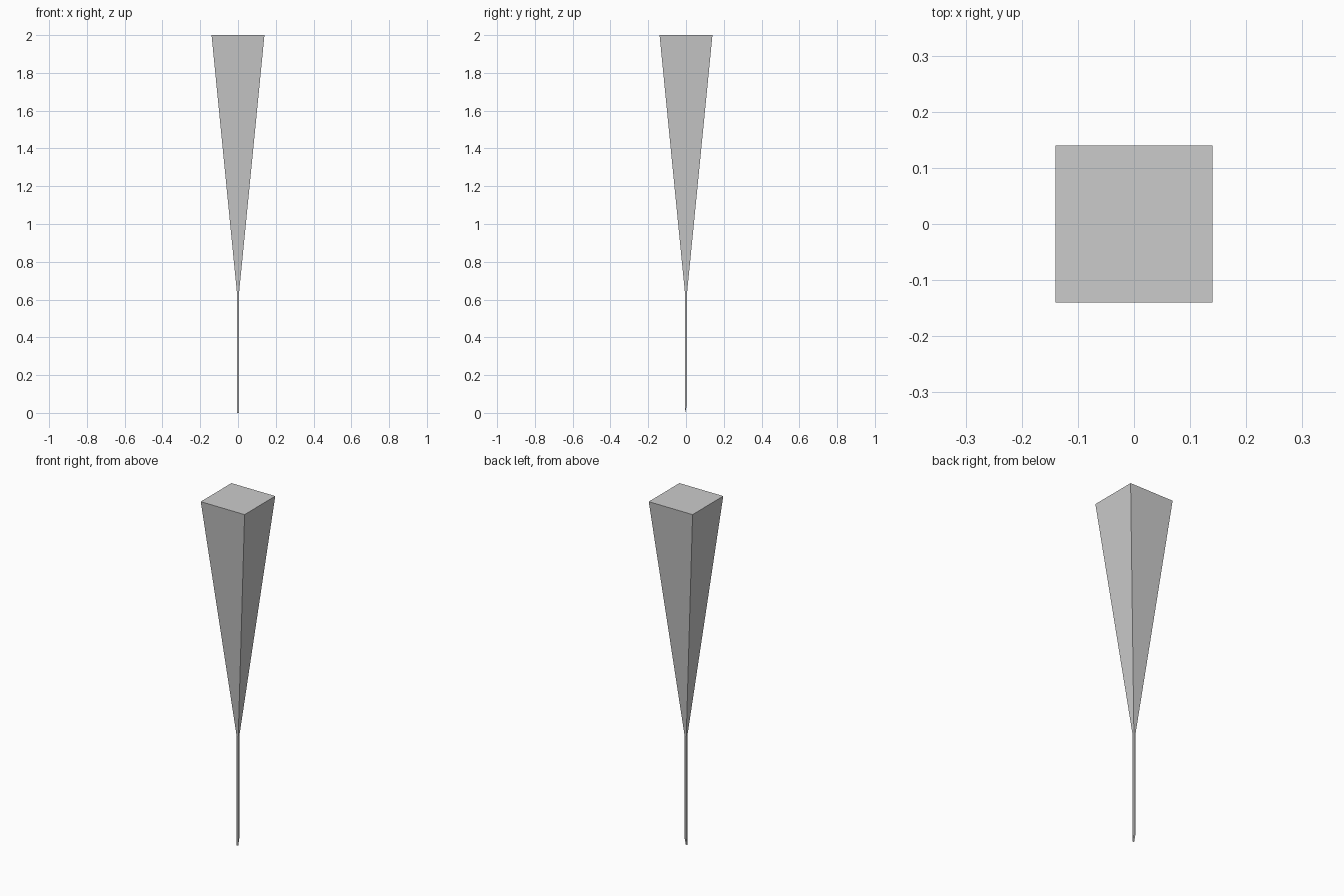
import bpy, bmesh

if "Cube" in bpy.data.objects:
    bpy.data.objects.remove(bpy.data.objects["Cube"])

TOP, JOIN, TIP = 2.0, 0.63, 0.04   # heights of the flat top, the neck and the chisel tip
HEAD, ROD = 0.14, 0.005            # half widths


def square(h, z):
    return [(-h, -h, z), (h, -h, z), (h, h, z), (-h, h, z)]


def loft(name, bottom, top, cap_bottom=False, cap_top=False):
    """Four flat sides between two square rings, with optional end caps."""
    bm = bmesh.new()
    a = [bm.verts.new(p) for p in bottom]
    b = [bm.verts.new(p) for p in top]
    for i in range(4):
        j = (i + 1) % 4
        bm.faces.new((a[i], a[j], b[j], b[i]))
    if cap_bottom:
        bm.faces.new(a[::-1])
    if cap_top:
        bm.faces.new(b)
    mesh = bpy.data.meshes.new(name)
    bm.to_mesh(mesh)
    bm.free()
    obj = bpy.data.objects.new(name, mesh)
    bpy.context.collection.objects.link(obj)
    return obj


# Tapered square head with a flat top
loft("tapered_head", square(ROD, JOIN), square(HEAD, TOP), cap_top=True)

# Thin square rod, its end cut at a slant so the front edge is lowest
end = [(x, y, 0 if y < 0 else TIP) for x, y, z in square(ROD, 0)]
loft("thin_rod", end, square(ROD, JOIN), cap_bottom=True)
